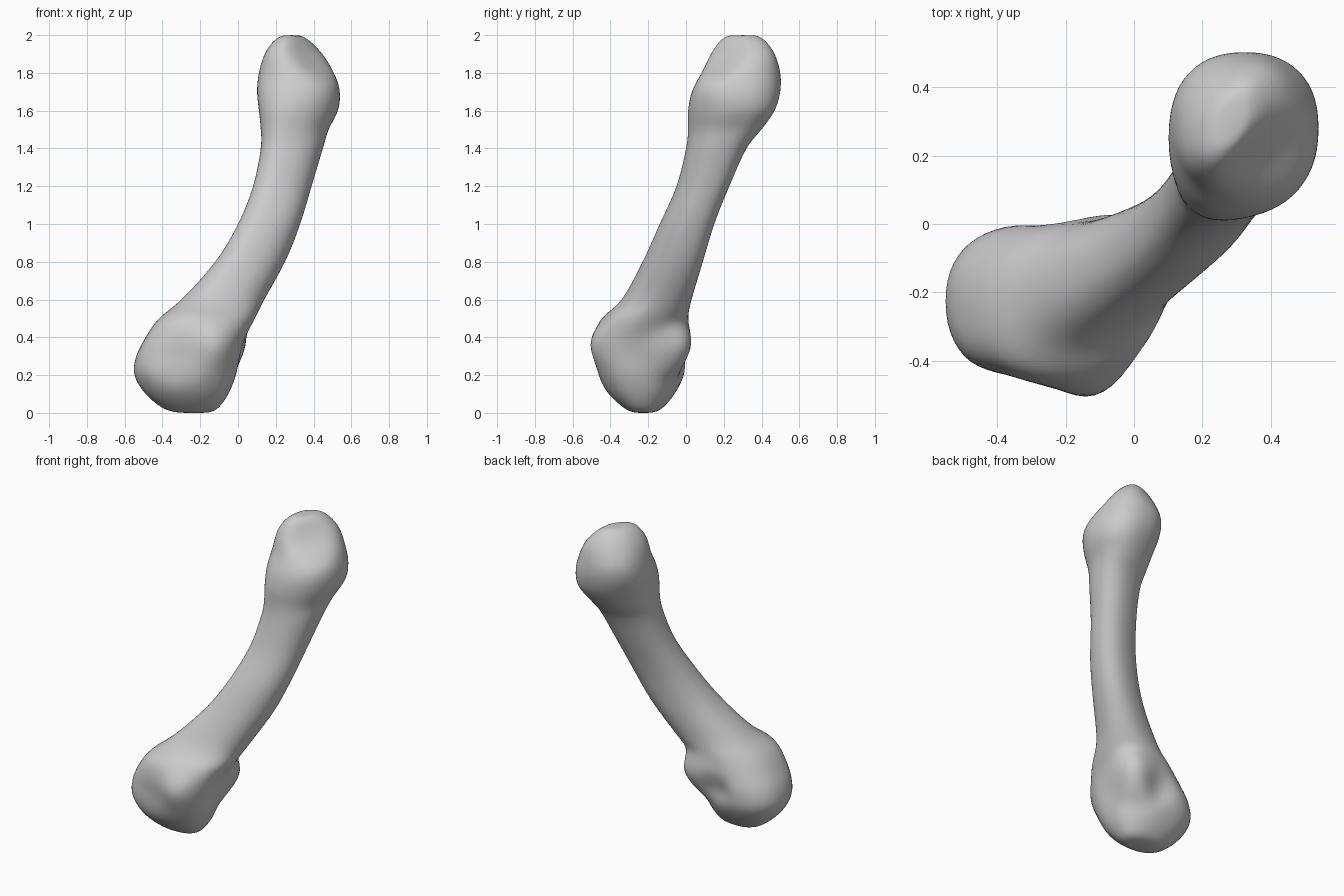
import bpy, bmesh, math
from mathutils import Vector

cube = bpy.data.objects.get("Cube")
if cube:
    bpy.data.objects.remove(cube, do_unlink=True)

SIDES = 56        # vertices around each section
STEPS = 5         # smooth rings between two key sections

# Key sections in hundredths: height, x min, x max, y min, y max, diagonal skew
SECTIONS = [
    (0, -30, -17, -26, -19, -5),
    (2, -39, -11, -32, -13, -5),
    (10, -49, -5, -41, -6, -5),
    (20, -55, -1, -47, -1, -7),
    (30, -54, 1, -50, 0, -7),
    (40, -49, 4, -50, 0, 2),
    (50, -42, 9, -45, 1, 16),
    (60, -30, 14, -34, 3, 28),
    (80, -12, 25, -23, 9, 34),
    (100, 0, 33, -14, 15, 30),
    (120, 8, 39, -5, 23, 26),
    (140, 12, 45, 0, 32, 22),
    (150, 12, 48, 1, 40, 20),
    (160, 11, 53, 1, 47, 17),
    (170, 10, 54, 3, 50, 6),
    (180, 11, 51, 8, 50, 2),
    (190, 14, 45, 13, 47, 20),
    (197, 19, 38, 18, 42, 32),
    (200, 24, 33, 23, 37, 40),
]


def spline(a, b, c, d, t):
    """Catmull-Rom blend of one value between b and c."""
    return 0.5 * (2 * b + (c - a) * t + (2 * a - 5 * b + 4 * c - d) * t * t
                  + (3 * b - a - 3 * c + d) * t ** 3)


def smooth_sections(keys):
    """Interpolate the key sections along the bone."""
    last = len(keys) - 1
    for i in range(last):
        around = [keys[max(0, min(last, i + k))] for k in (-1, 0, 1, 2)]
        for step in range(STEPS):
            yield [spline(*column, step / STEPS) / 100 for column in zip(*around)]
    yield [value / 100 for value in keys[last]]


def rounded(value, power):
    return math.copysign(abs(value) ** power, value)


def section_points(z, x0, x1, y0, y1, skew):
    """A skewed, slightly squared ellipse filling the given extents."""
    shape = []
    for i in range(SIDES):
        angle = math.tau * i / SIDES
        u = rounded(math.cos(angle), 0.88)
        v = rounded(math.sin(angle), 0.88)
        shape.append((u, skew * u + math.sqrt(1 - skew * skew) * v))
    reach_x = max(abs(u) for u, v in shape)
    reach_y = max(abs(v) for u, v in shape)
    return [Vector(((x0 + x1) / 2 + u / reach_x * (x1 - x0) / 2,
                    (y0 + y1) / 2 + v / reach_y * (y1 - y0) / 2, z))
            for u, v in shape]


def press(bm, centre, radius, offset):
    """Push the surface softly around a point, to form a dent or a bump."""
    centre, offset = Vector(centre), Vector(offset)
    for vert in bm.verts:
        distance = (vert.co - centre).length / radius
        if distance < 1:
            vert.co += offset * (1 - distance * distance) ** 2


# Bone body: loft through the sections
bm = bmesh.new()
rings = [[bm.verts.new(p) for p in section_points(*s)]
         for s in smooth_sections(SECTIONS)]
for low, high in zip(rings, rings[1:]):
    for i in range(SIDES):
        j = (i + 1) % SIDES
        bm.faces.new((low[i], low[j], high[j], high[i]))
caps = [bm.faces.new(rings[0][::-1]), bm.faces.new(rings[-1])]
bmesh.ops.poke(bm, faces=caps)

# Ridge running down the inner corner of the lower end
press(bm, (-0.07, -0.07, 0.34), 0.2, (0.07, 0.07, 0))
# Hollow beside the ridge
press(bm, (-0.19, -0.01, 0.29), 0.13, (-0.01, -0.035, 0))
# Forward knuckle of the lower end
press(bm, (-0.1, -0.47, 0.36), 0.15, (0, -0.02, 0))
# Flatter outer front of the lower end
press(bm, (-0.33, -0.47, 0.33), 0.22, (0.01, 0.04, 0))
# Hollow on the sloping side of the upper end
press(bm, (0.42, 0.17, 1.9), 0.2, (-0.03, 0.02, -0.02))

bmesh.ops.recalc_face_normals(bm, faces=bm.faces[:])
for face in bm.faces:
    face.smooth = True
mesh = bpy.data.meshes.new("bone")
bm.to_mesh(mesh)
bm.free()
bone = bpy.data.objects.new("bone", mesh)
bpy.context.collection.objects.link(bone)

# Plain grey material
grey = bpy.data.materials.new("plain grey")
grey.use_nodes = True
colour = (0.6, 0.6, 0.6, 1)
grey.diffuse_color = colour
grey.node_tree.nodes["Principled BSDF"].inputs["Base Color"].default_value = colour
mesh.materials.append(grey)

# Even out the lofted surface
relax = bone.modifiers.new("relax", "SMOOTH")
relax.factor = 0.5
relax.iterations = 6
